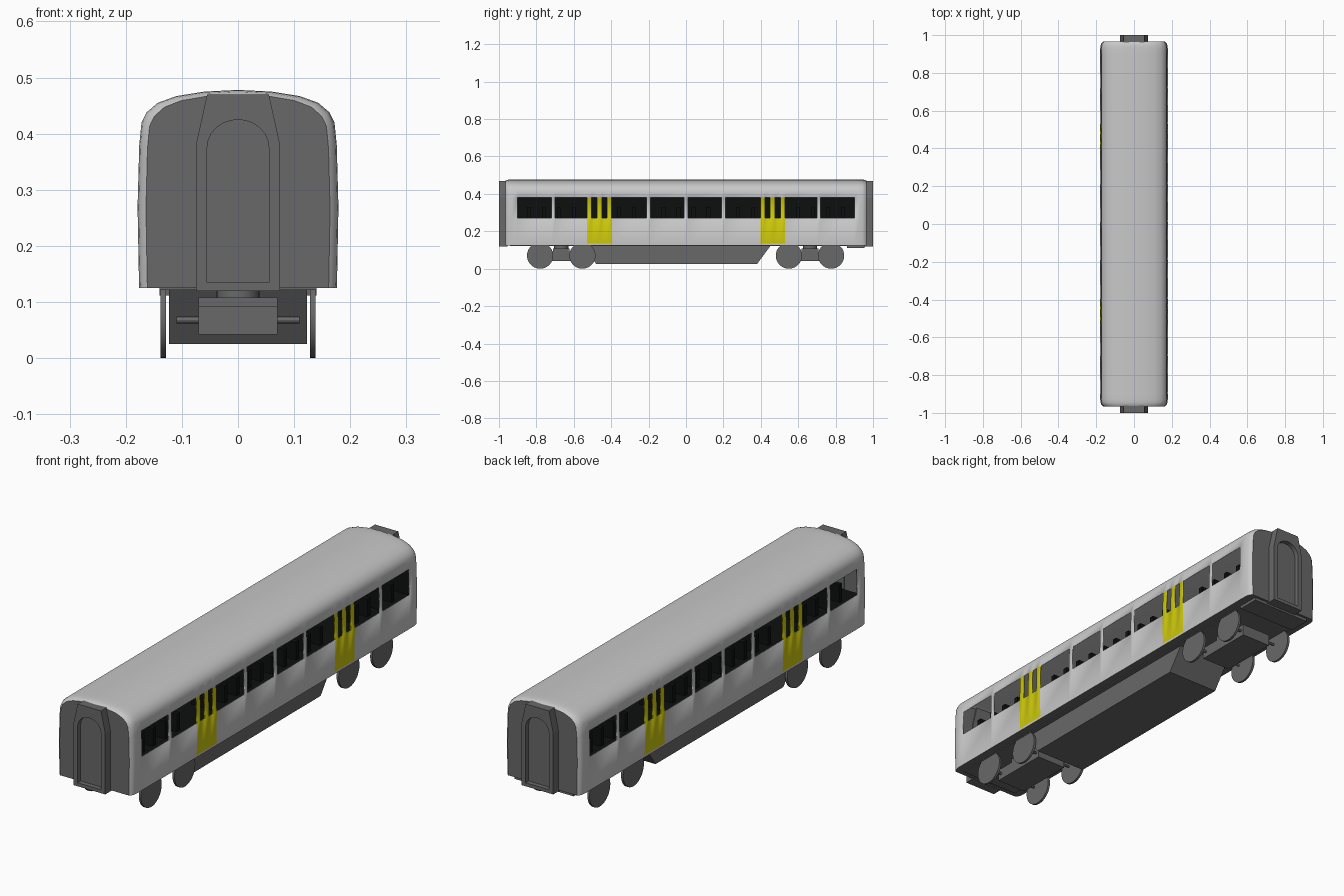
import bpy, bmesh, math
from mathutils import Matrix

if "Cube" in bpy.data.objects:
    bpy.data.objects.remove(bpy.data.objects["Cube"])


def material(name, rgb):
    m = bpy.data.materials.new(name)
    m.diffuse_color = (*rgb, 1)
    m.use_nodes = True
    m.node_tree.nodes["Principled BSDF"].inputs["Base Color"].default_value = m.diffuse_color
    return m


SILVER = material("light_grey_paint", (0.58, 0.58, 0.58))
GREY = material("dark_grey", (0.14, 0.14, 0.14))
YELLOW = material("door_yellow", (0.6, 0.57, 0.004))
BLACK = material("interior_black", (0.004, 0.005, 0.005))


def finish(name, bm, mats):
    bmesh.ops.recalc_face_normals(bm, faces=bm.faces)
    me = bpy.data.meshes.new(name)
    bm.to_mesh(me)
    bm.free()
    ob = bpy.data.objects.new(name, me)
    bpy.context.collection.objects.link(ob)
    for m in mats:
        me.materials.append(m)
    return ob


def activate(ob):
    bpy.ops.object.select_all(action='DESELECT')
    ob.select_set(True)
    bpy.context.view_layer.objects.active = ob


def smooth(ob, deg=30):
    activate(ob)
    bpy.ops.object.shade_smooth_by_angle(angle=math.radians(deg))


def box(name, x0, x1, y0, y1, z0, z1, mat):
    bm = bmesh.new()
    bmesh.ops.create_cube(bm, size=1)
    for v in bm.verts:
        v.co = ((x0 + x1) / 2 + v.co.x * (x1 - x0),
                (y0 + y1) / 2 + v.co.y * (y1 - y0),
                (z0 + z1) / 2 + v.co.z * (z1 - z0))
    return finish(name, bm, [mat])


def cylinder(name, r, depth, loc, axis, mat, n=32):
    bm = bmesh.new()
    rot = Matrix.Rotation(math.pi / 2, 4, 'Y') if axis == 'X' else Matrix()
    bmesh.ops.create_cone(bm, cap_ends=True, segments=n, radius1=r, radius2=r,
                          depth=depth, matrix=Matrix.Translation(loc) @ rot)
    ob = finish(name, bm, [mat])
    smooth(ob)
    return ob


def prism(name, pts, to3d, a, b, mat):
    """Extrude a 2D outline between a and b."""
    bm = bmesh.new()
    ra = [bm.verts.new(to3d(p, a)) for p in pts]
    rb = [bm.verts.new(to3d(p, b)) for p in pts]
    bm.faces.new(ra)
    bm.faces.new(rb)
    for i in range(len(pts)):
        j = (i + 1) % len(pts)
        bm.faces.new((ra[i], ra[j], rb[j], rb[i]))
    return finish(name, bm, [mat])


# Body shell: lofted section with open windows, painted doors, grey ends
half = [(0.176, 0.125), (0.1765, 0.135), (0.179, 0.27), (0.176, 0.38),
        (0.172, 0.42), (0.163, 0.438), (0.143, 0.455), (0.11, 0.467),
        (0.06, 0.475), (0, 0.478)]
section = half + [(-x, z) for x, z in half[-2::-1]]
windows = [(0.01, 0.19), (0.21, 0.398), (0.53, 0.70), (0.718, 0.90)]
slots = [(0.422, 0.45), (0.476, 0.506)]
door = (0.398, 0.53)
insets = {0.93: 0, 0.945: 0.002, 0.957: 0.006, 0.965: 0.015}
pos = sorted({v for w in windows + slots + [door] for v in w} | set(insets))
stations = [-y for y in reversed(pos)] + pos


def within(v, spans):
    return any(a < v < b for a, b in spans)


bm = bmesh.new()
rings = []
for y in stations:
    d = insets.get(abs(y), 0)
    rings.append([bm.verts.new((x * (1 - d / 0.18), y,
                                0.125 + (z - 0.125) * (1 - d * 0.55 / 0.353)))
                  for x, z in section])
n = len(section)
for k in range(len(stations) - 1):
    yc = abs(stations[k] + stations[k + 1]) / 2
    for j in range(n):
        i = (j + 1) % n
        zc = (section[j][1] + section[i][1]) / 2
        if 0.27 < zc < 0.38 and within(yc, windows + slots):
            continue
        f = bm.faces.new((rings[k][j], rings[k][i],
                          rings[k + 1][i], rings[k + 1][j]))
        if j == n - 1:
            f.material_index = 1
        elif 0.135 < zc < 0.38 and within(yc, [door]):
            f.material_index = 2
for ring in (rings[0], rings[-1]):
    bm.faces.new(ring).material_index = 1
body = finish("carriage_body", bm, [SILVER, GREY, YELLOW])
mod = body.modifiers.new("thickness", 'SOLIDIFY')
mod.thickness = 0.005
mod.offset = -1
smooth(body)

# Interior: black floor, centre divider, end partition and seat rows
box("interior_floor", -0.165, 0.165, -0.94, 0.94, 0.24, 0.255, BLACK)
box("interior_divider", -0.015, 0.015, -0.91, 0.94, 0.255, 0.39, BLACK)
box("interior_partition", -0.155, 0.155, 0.925, 0.935, 0.255, 0.42, BLACK)
for r in range(22):
    y = -0.84 + r * 0.08
    if abs(abs(y) - 0.465) < 0.07:
        continue
    for s in (-1, 1):
        box("seat", s * 0.09 - 0.05, s * 0.09 + 0.05, y - 0.01, y + 0.01,
            0.25, 0.33, BLACK)

# Gangway connections with a recessed arched doorway at each end
outline = [(0.075, 0.12), (0.075, 0.38), (0.055, 0.47),
           (-0.055, 0.47), (-0.075, 0.38), (-0.075, 0.12)]
arch = [(-0.055, 0.135), (0.055, 0.135)]
for k in range(13):
    t = math.pi * k / 12
    arch.append((0.055 * math.cos(t), 0.375 + 0.05 * math.sin(t)))


def facing_y(p, y):
    return (p[0], y, p[1])


for s in (-1, 1):
    gangway = prism("gangway", outline, facing_y, s * 0.955, s * 1.0, GREY)
    cutter = prism("doorway_cutter", arch, facing_y, s * 0.98, s * 1.02, GREY)
    cutter.hide_render = True
    mod = gangway.modifiers.new("doorway", 'BOOLEAN')
    mod.object = cutter
    mod.operation = 'DIFFERENCE'
    mod.solver = 'EXACT'
    activate(gangway)
    bpy.ops.object.modifier_apply(modifier=mod.name)
    bpy.data.objects.remove(cutter)

# Underfloor equipment box with sloped ends
belly = [(-0.48, 0.025), (0.38, 0.025), (0.455, 0.127), (-0.55, 0.127)]
prism("underfloor_box", belly, lambda p, x: (x, p[0], p[1]), -0.123, 0.123, GREY)
box("underframe", -0.14, 0.14, -0.94, 0.94, 0.121, 0.128, GREY)
box("rear_underframe_plate", -0.14, 0.14, 0.86, 0.955, 0.112, 0.126, GREY)

# Bogies: frame, pivot, axles and disc wheels
for yc in (-0.667, 0.663):
    box("bogie_frame", -0.07, 0.07, yc - 0.13, yc + 0.13, 0.042, 0.092, GREY)
    box("bogie_bolster", -0.07, 0.07, yc - 0.045, yc + 0.045, 0.09, 0.108, GREY)
    cylinder("bogie_pivot", 0.038, 0.04, (0, yc, 0.108), 'Z', GREY)
    for dy in (-0.113, 0.113):
        cylinder("axle", 0.006, 0.22, (0, yc + dy, 0.068), 'X', GREY, 12)
        for s in (-1, 1):
            cylinder("wheel", 0.07, 0.01, (s * 0.133, yc + dy, 0.07), 'X', GREY, 36)
